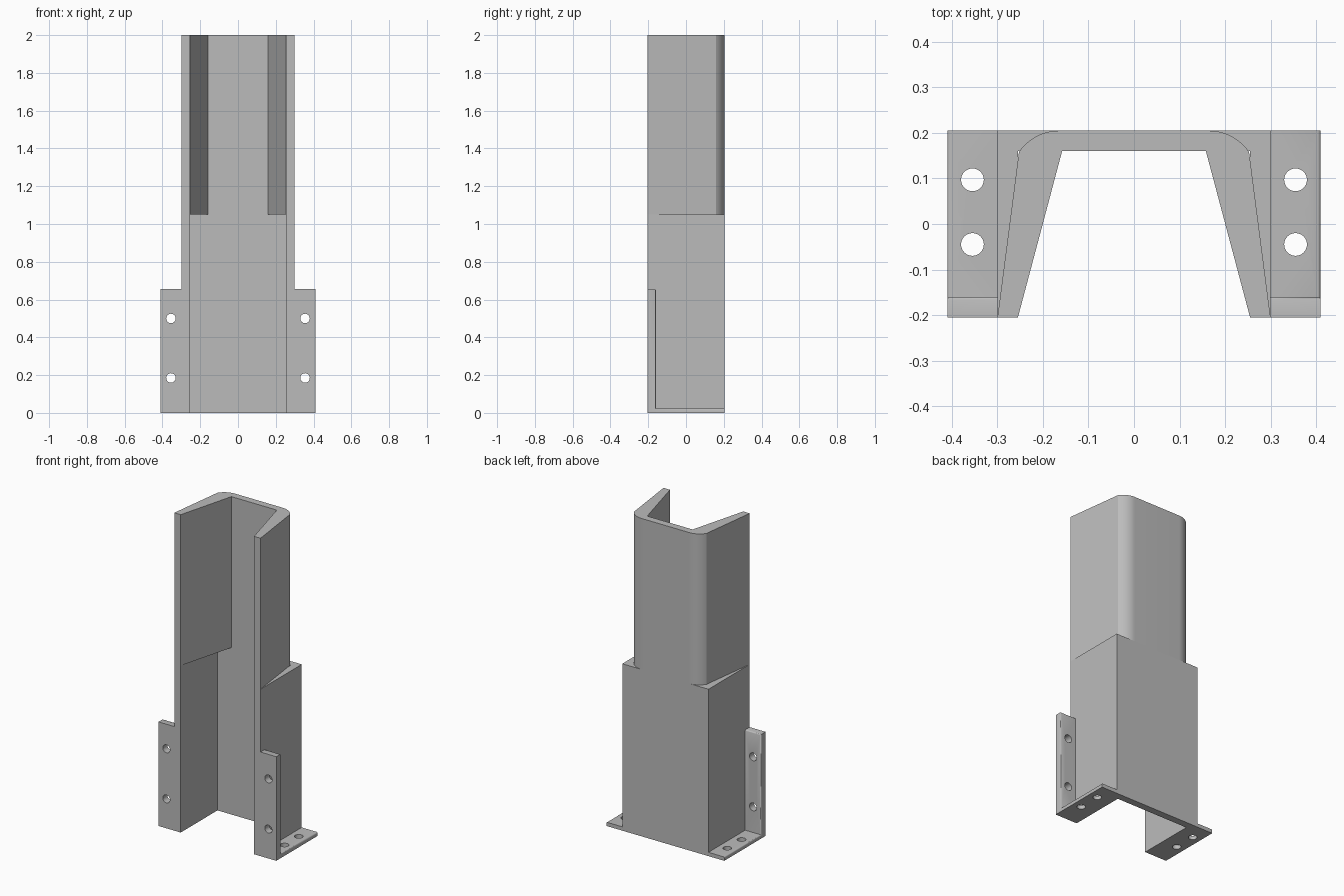
import bpy
import bmesh
from math import sin, cos, pi, radians
from mathutils import Matrix, Vector

if "Cube" in bpy.data.objects:
    bpy.data.objects.remove(bpy.data.objects["Cube"], do_unlink=True)

grey = bpy.data.materials.new("plain_grey")
grey.use_nodes = True
COLOUR = (0.5, 0.5, 0.5, 1)
grey.diffuse_color = COLOUR
grey.node_tree.nodes["Principled BSDF"].inputs["Base Color"].default_value = COLOUR

HALF_Y, INNER_Y = 0.205, 0.16      # depth of the channel and of its back wall
WALL, INNER_X, RIM = 0.30, 0.255, 0.41
SHOULDER = 1.05


def add_object(name, bm):
    bmesh.ops.recalc_face_normals(bm, faces=bm.faces)
    mesh = bpy.data.meshes.new(name)
    bm.to_mesh(mesh)
    bm.free()
    mesh.materials.append(grey)
    obj = bpy.data.objects.new(name, mesh)
    bpy.context.collection.objects.link(obj)
    return obj


def extrude(points, direction):
    bm = bmesh.new()
    face = bm.faces.new([bm.verts.new(p) for p in points])
    result = bmesh.ops.extrude_face_region(bm, geom=[face], use_keep_orig=True)
    moved = [v for v in result["geom"] if isinstance(v, bmesh.types.BMVert)]
    bmesh.ops.translate(bm, verts=moved, vec=direction)
    return bm


def channel(name, outer, inner, low, high):
    """Symmetric U section: half outline given from the front tip to the back."""
    half = outer + inner[::-1]
    right = [(-x, y) for x, y in outer[::-1]]
    left_inner = [(-x, y) for x, y in inner]
    outline = outer + right + left_inner + inner[::-1]
    return add_object(name, extrude([(x, y, low) for x, y in outline],
                                    (0, 0, high - low)))


def activate(obj):
    bpy.ops.object.select_all(action="DESELECT")
    obj.select_set(True)
    bpy.context.view_layer.objects.active = obj


# Square lower channel
channel("lower_channel", [(WALL, -HALF_Y), (WALL, HALF_Y)],
        [(INNER_X, -HALF_Y), (INNER_X, INNER_Y)][::1], 0, SHOULDER)

# Tapered upper channel with rounded back corners
R, CX, CY = 0.106, 0.165, 0.099
STEPS = 12
arc = [(CX + R * sin(a), CY + R * cos(a))
       for a in (radians(56) * (1 - i / STEPS) for i in range(STEPS + 1))]
upper = channel("upper_channel", [(WALL, -HALF_Y)] + arc,
                [(INNER_X, -HALF_Y), (0.158, INNER_Y)], SHOULDER, 2)
activate(upper)
bpy.ops.object.shade_smooth_by_angle(angle=radians(20))


# Mounting brackets: an upright flange and a foot plate with screw holes
def hole_cutter(centre_x):
    bm = bmesh.new()
    holes = [((centre_x, y, 0), 0) for y in (0.097, -0.045)]
    holes += [((centre_x, -0.18, z), pi / 2) for z in (0.185, 0.5)]
    for place, tilt in holes:
        bmesh.ops.create_cone(
            bm, cap_ends=True, segments=32, radius1=0.025, radius2=0.025, depth=0.12,
            matrix=Matrix.Translation(place) @ Matrix.Rotation(tilt, 4, "X"))
    return add_object("hole_cutter", bm)


def bracket(name, side):
    foot, top = 0.024, 0.655
    section = [(-HALF_Y, 0), (HALF_Y, 0), (HALF_Y, foot),
               (-INNER_Y, foot), (-INNER_Y, top), (-HALF_Y, top)]
    bm = extrude([(side * WALL, y, z) for y, z in section],
                 (side * (RIM - WALL), 0, 0))

    # Soften the exposed outer and upper back edges
    def exposed(edge):
        mid = (edge.verts[0].co + edge.verts[1].co) / 2
        outer = abs(abs(mid.x) - RIM) < 0.001
        upright = abs(mid.y + INNER_Y) < 0.001 and mid.z > foot + 0.01
        plate = abs(mid.z - foot) < 0.001 and -INNER_Y < mid.y < HALF_Y - 0.01
        crest = abs(mid.z - top) < 0.001 and abs(mid.y + INNER_Y) < 0.001
        return (outer and (upright or plate)) or crest

    bmesh.ops.bevel(bm, geom=[e for e in bm.edges if exposed(e)], offset=0.006,
                    segments=2, profile=0.5, affect="EDGES")
    obj = add_object(name, bm)
    cutter = hole_cutter(side * (WALL + RIM) / 2)
    cut = obj.modifiers.new("screw_holes", "BOOLEAN")
    cut.operation = "DIFFERENCE"
    cut.solver = "EXACT"
    cut.object = cutter
    activate(obj)
    bpy.ops.object.modifier_apply(modifier=cut.name)
    bpy.data.objects.remove(cutter, do_unlink=True)
    bpy.ops.object.shade_smooth_by_angle(angle=radians(50))


bracket("left_bracket", 1)
bracket("right_bracket", -1)
